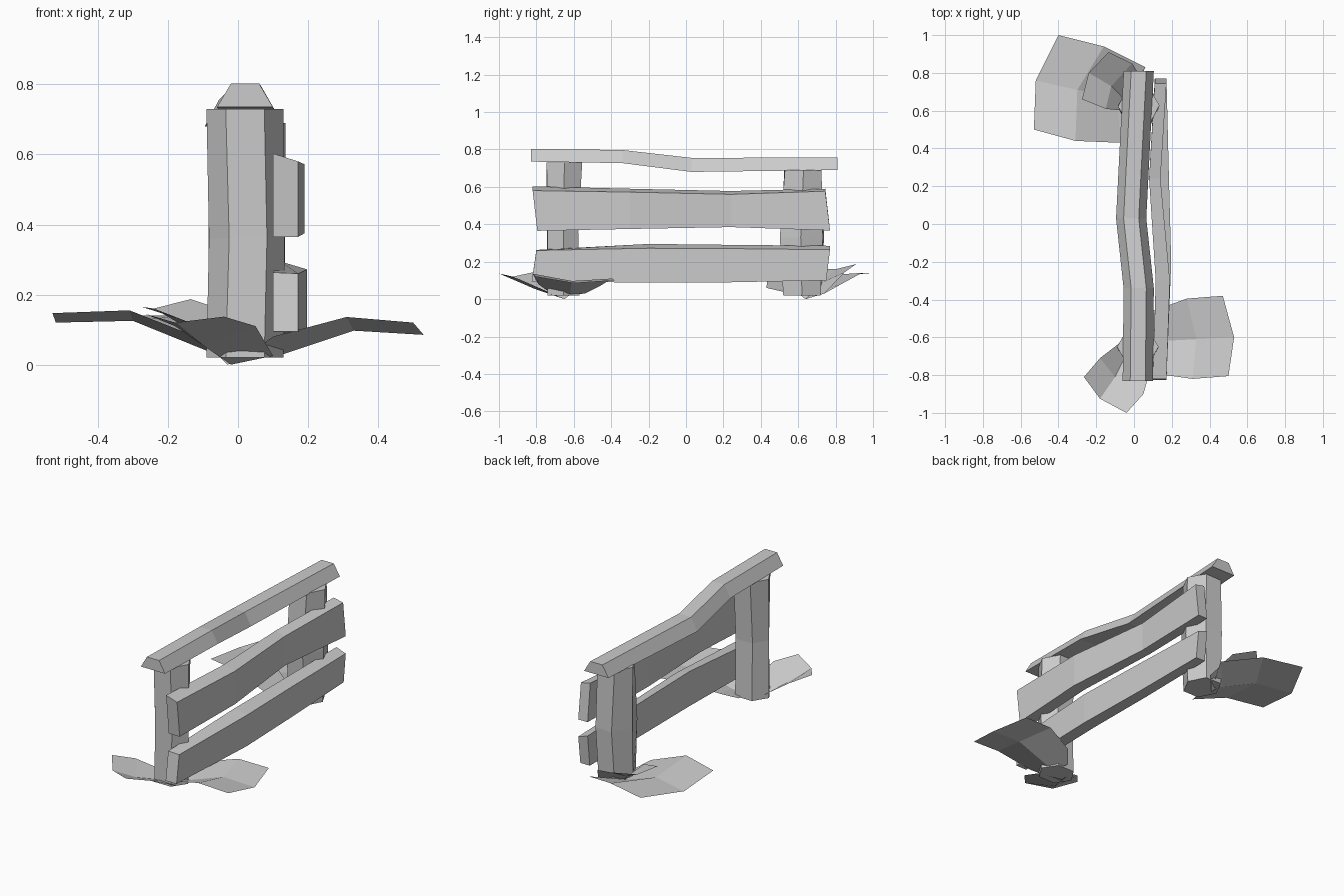
import bpy, bmesh
from math import sin, cos, pi


def make(name, verts, faces, closed=True):
    me = bpy.data.meshes.new(name)
    me.from_pydata(verts, [], faces)
    if closed:
        bm = bmesh.new()
        bm.from_mesh(me)
        bmesh.ops.recalc_face_normals(bm, faces=bm.faces)
        bm.to_mesh(me)
        bm.free()
    ob = bpy.data.objects.new(name, me)
    bpy.context.collection.objects.link(ob)
    return ob


def loft(name, rings):
    """Closed, capped skin over rings of equal point count."""
    n = len(rings[0])
    verts = [p for r in rings for p in r]
    faces = [(i * n + j, i * n + (j + 1) % n, (i + 1) * n + (j + 1) % n, (i + 1) * n + j)
             for i in range(len(rings) - 1) for j in range(n)]
    faces += [tuple(range(n)), tuple(range(len(verts) - n, len(verts)))]
    return make(name, verts, faces)


def post(name, sections):
    """Hexagonal post from (cx, cy, z, rx, ry, twist) sections."""
    loft(name, [[(cx + rx * cos(k * pi / 3 + t), cy + ry * sin(k * pi / 3 + t) / 0.866, z)
                 for k in range(6)] for cx, cy, z, rx, ry, t in sections])


def plank(name, sections):
    """Board along y from (y_top, y_bottom, x0, x1, z_bottom, z_outer, z_inner)."""
    loft(name, [[(x0, yb, zb), (x1, yb, zb), (x1, yt, zo), (x0, yt, zi)]
                for yt, yb, x0, x1, zb, zo, zi in sections])


def leaf(name, rows):
    """Open folded sheet: each row is edge, midrib, edge."""
    verts = [p for r in rows for p in r]
    faces = [(3 * i + j, 3 * i + j + 1, 3 * i + j + 4, 3 * i + j + 3)
             for i in range(len(rows) - 1) for j in range(2)]
    make(name, verts, faces, closed=False)


# posts
post("front_post", [(0.02, -0.655, 0.02, 0.11, 0.085, 0),
                    (0.025, -0.66, 0.36, 0.108, 0.082, 0.04),
                    (0.02, -0.65, 0.73, 0.11, 0.095, 0)])
post("back_post", [(0.02, 0.62, 0.02, 0.105, 0.10, 0),
                   (0.025, 0.62, 0.33, 0.11, 0.115, -0.05),
                   (0.025, 0.625, 0.69, 0.11, 0.098, 0.03)])

# bevelled top rail
loft("top_rail", [[(c - 0.08, y, zb), (c + 0.08, y, zb), (c + 0.04, y, zt), (c - 0.04, y, zt)]
                  for y, c, zb, zt in [(-0.83, 0.02, 0.735, 0.803), (-0.34, 0.025, 0.727, 0.797),
                                       (0.03, -0.015, 0.68, 0.755), (0.81, 0.025, 0.69, 0.757)]])

# side planks
plank("upper_plank", [(-0.82, -0.795, 0.10, 0.172, 0.365, 0.58, 0.603),
                      (-0.30, -0.30, 0.115, 0.19, 0.375, 0.572, 0.59),
                      (0.24, 0.24, 0.08, 0.14, 0.385, 0.56, 0.578),
                      (0.745, 0.77, 0.11, 0.172, 0.367, 0.577, 0.59)])
plank("lower_plank", [(-0.80, -0.825, 0.10, 0.172, 0.095, 0.26, 0.263),
                      (-0.20, -0.20, 0.12, 0.197, 0.088, 0.272, 0.295),
                      (0.24, 0.24, 0.115, 0.185, 0.09, 0.27, 0.29),
                      (0.77, 0.75, 0.11, 0.172, 0.10, 0.264, 0.285)])

# wide leaves at the foot of each post
leaf("right_front_leaf", [
    [(0.03, -0.54, 0.03), (0.06, -0.63, 0.02), (0.03, -0.72, 0.03)],
    [(0.10, -0.46, 0.07), (0.13, -0.62, 0.03), (0.10, -0.79, 0.08)],
    [(0.28, -0.395, 0.11), (0.33, -0.61, 0.097), (0.31, -0.82, 0.136)],
    [(0.47, -0.38, 0.10), (0.53, -0.60, 0.085), (0.50, -0.805, 0.12)]])
leaf("left_back_leaf", [
    [(-0.02, 0.56, 0.03), (-0.02, 0.66, 0.02), (0.02, 0.74, 0.03)],
    [(-0.07, 0.43, 0.06), (-0.09, 0.67, 0.04), (0.06, 0.83, 0.08)],
    [(-0.31, 0.44, 0.155), (-0.30, 0.71, 0.125), (-0.16, 0.94, 0.14)],
    [(-0.53, 0.50, 0.147), (-0.52, 0.76, 0.12), (-0.40, 1.0, 0.14)]])

# small curled leaves
leaf("small_front_leaf", [
    [(-0.05, -0.61, 0.03), (-0.02, -0.65, 0.0), (0.10, -0.72, 0.025)],
    [(-0.18, -0.71, 0.11), (-0.10, -0.81, 0.055), (0.05, -0.90, 0.11)],
    [(-0.265, -0.81, 0.145), (-0.18, -0.925, 0.12), (-0.04, -1.0, 0.137)]])
leaf("small_back_leaf", [
    [(-0.06, 0.60, 0.03), (-0.03, 0.64, 0.0), (0.06, 0.74, 0.03)],
    [(-0.15, 0.61, 0.125), (-0.12, 0.73, 0.09), (-0.01, 0.85, 0.145)],
    [(-0.275, 0.66, 0.165), (-0.24, 0.80, 0.16), (-0.135, 0.91, 0.187)]])
